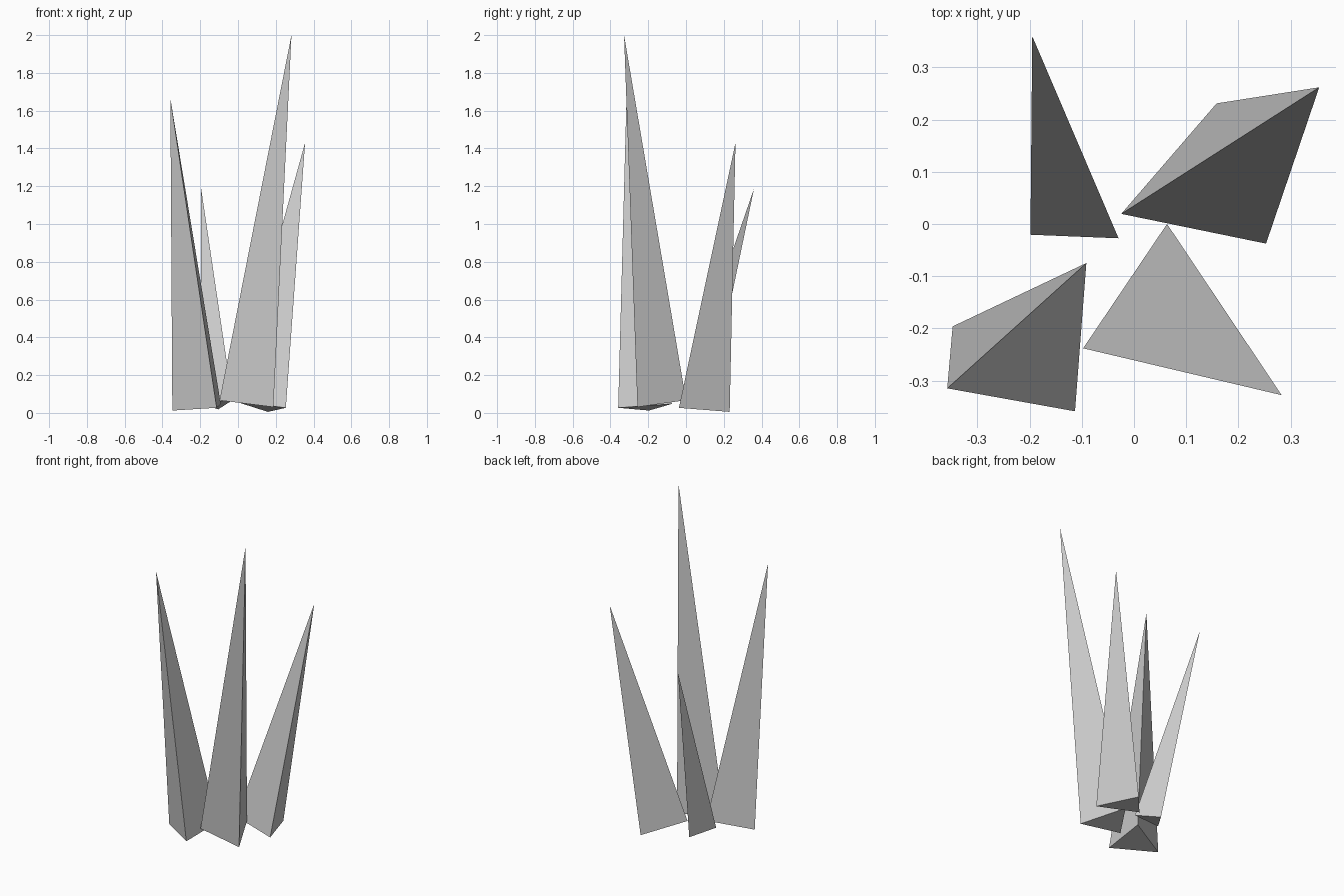
import bpy, bmesh
from math import cos, sin, radians
from mathutils import Vector

if "Cube" in bpy.data.objects:
    bpy.data.objects.remove(bpy.data.objects["Cube"])


def spike(name, centre, tip, radius, twist):
    """Three-sided spike whose closed base is square to its leaning axis."""
    centre, tip = Vector(centre), Vector(tip)
    tilt = Vector((0, 0, 1)).rotation_difference(tip - centre)
    bm = bmesh.new()
    base = []
    for i in range(3):
        a = radians(twist + 120 * i)
        base.append(bm.verts.new(centre + tilt @ Vector((radius * cos(a), radius * sin(a), 0))))
    apex = bm.verts.new(tip)
    bm.faces.new(base[::-1])
    for i in range(3):
        bm.faces.new((base[i], base[(i + 1) % 3], apex))
    bmesh.ops.recalc_face_normals(bm, faces=bm.faces)
    mesh = bpy.data.meshes.new(name)
    bm.to_mesh(mesh)
    bm.free()
    bpy.context.collection.objects.link(bpy.data.objects.new(name, mesh))


# Four spikes fanning outward from the middle
spike("spike_back_left", (-0.111, 0.023, 0.046), (-0.195, 0.36, 1.187), 0.098, 87)
spike("spike_back_right", (0.129, 0.071, 0.032), (0.355, 0.262, 1.43), 0.165, 79)
spike("spike_front_left", (-0.184, -0.21, 0.029), (-0.358, -0.315, 1.665), 0.165, 55.4)
spike("spike_front_right", (0.051, -0.165, 0.055), (0.283, -0.328, 2.0), 0.166, 86)
